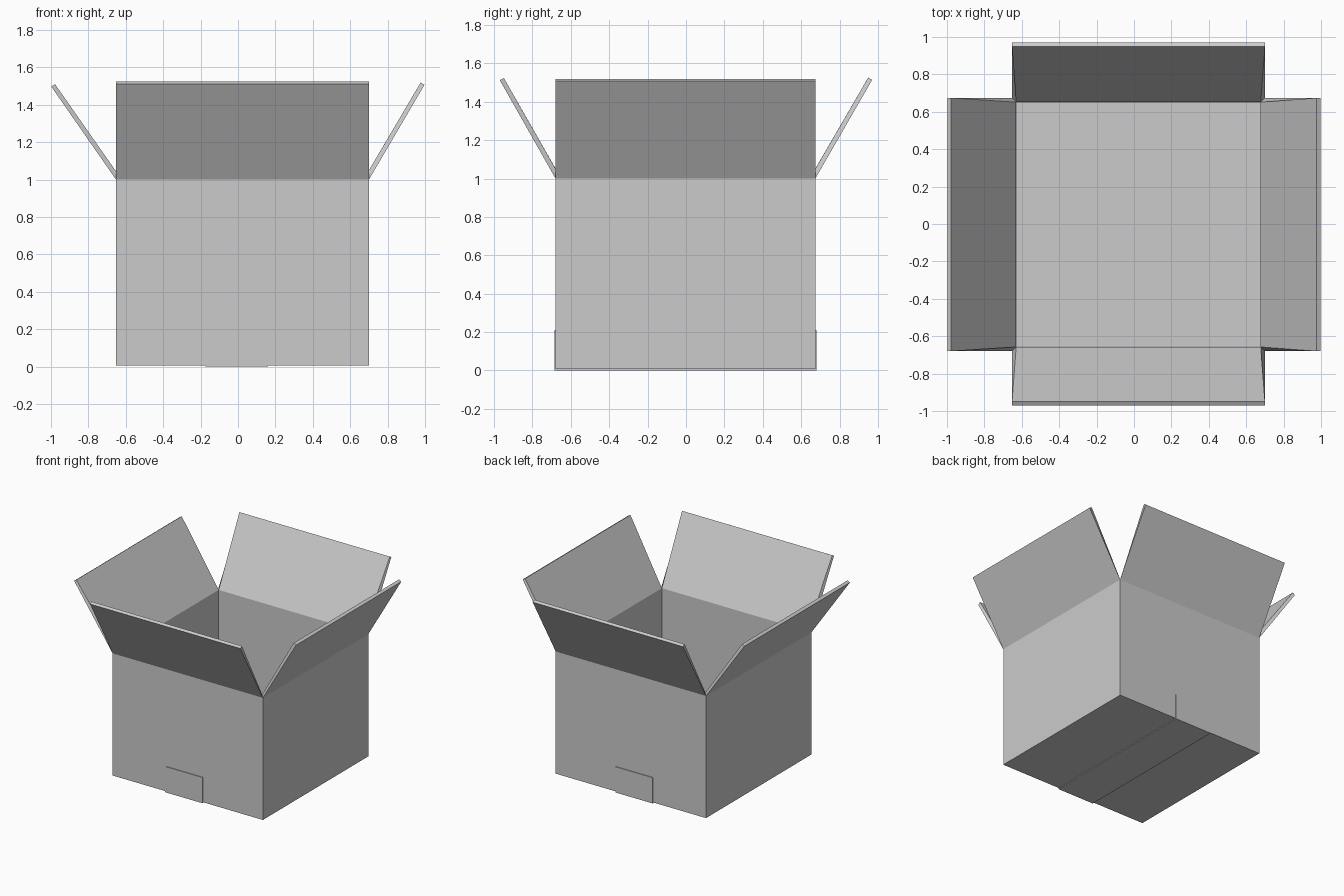
import bpy, bmesh

if "Cube" in bpy.data.objects:
    bpy.data.objects.remove(bpy.data.objects["Cube"])

X0, X1, Y0, Y1 = -0.652, 0.70, -0.68, 0.674   # outer walls
Z0, Z1 = 0.007, 1.0
T = 0.024                                     # cardboard thickness


def finish(name, bm, thickness, offset):
    bmesh.ops.recalc_face_normals(bm, faces=bm.faces)
    mesh = bpy.data.meshes.new(name)
    bm.to_mesh(mesh)
    bm.free()
    obj = bpy.data.objects.new(name, mesh)
    bpy.context.collection.objects.link(obj)
    mod = obj.modifiers.new("thickness", 'SOLIDIFY')
    mod.thickness = thickness
    mod.offset = offset
    mod.use_even_offset = True
    return obj


# Open carton: floor and four walls, each with a flap folded out from its rim
bm = bmesh.new()
corners = [(X0, Y0), (X1, Y0), (X1, Y1), (X0, Y1)]
low = [bm.verts.new((x, y, Z0)) for x, y in corners]
rim = [bm.verts.new((x, y, Z1)) for x, y in corners]
bm.faces.new(low[::-1])
# Flap offsets: front, right, back, left
flaps = [(0, -0.29, 0.512), (0.297, 0, 0.507), (0, 0.296, 0.514), (-0.346, 0, 0.497)]
for i, (dx, dy, dz) in enumerate(flaps):
    j = (i + 1) % 4
    bm.faces.new((low[i], low[j], rim[j], rim[i]))
    tip = [bm.verts.new((v.co.x + dx, v.co.y + dy, v.co.z + dz)) for v in (rim[j], rim[i])]
    bm.faces.new((rim[i], rim[j], tip[0], tip[1]))
finish("carton", bm, T, -1)

# Packing tape: strip running under the floor and up the front and back walls
bm = bmesh.new()
path = [(Y0, 0.21), (Y0, Z0), (Y1, Z0), (Y1, 0.21)]
rows = [[bm.verts.new((x, y, z)) for x in (-0.175, 0.16)] for y, z in path]
for a, b in zip(rows, rows[1:]):
    bm.faces.new((a[0], a[1], b[1], b[0]))
# orient the strip so that the thickness grows outward
bm.faces.ensure_lookup_table()
bmesh.ops.recalc_face_normals(bm, faces=bm.faces)
bm.normal_update()
outward = bm.faces[1].normal.z < 0
finish("packing_tape", bm, 0.006, 1 if outward else -1)
